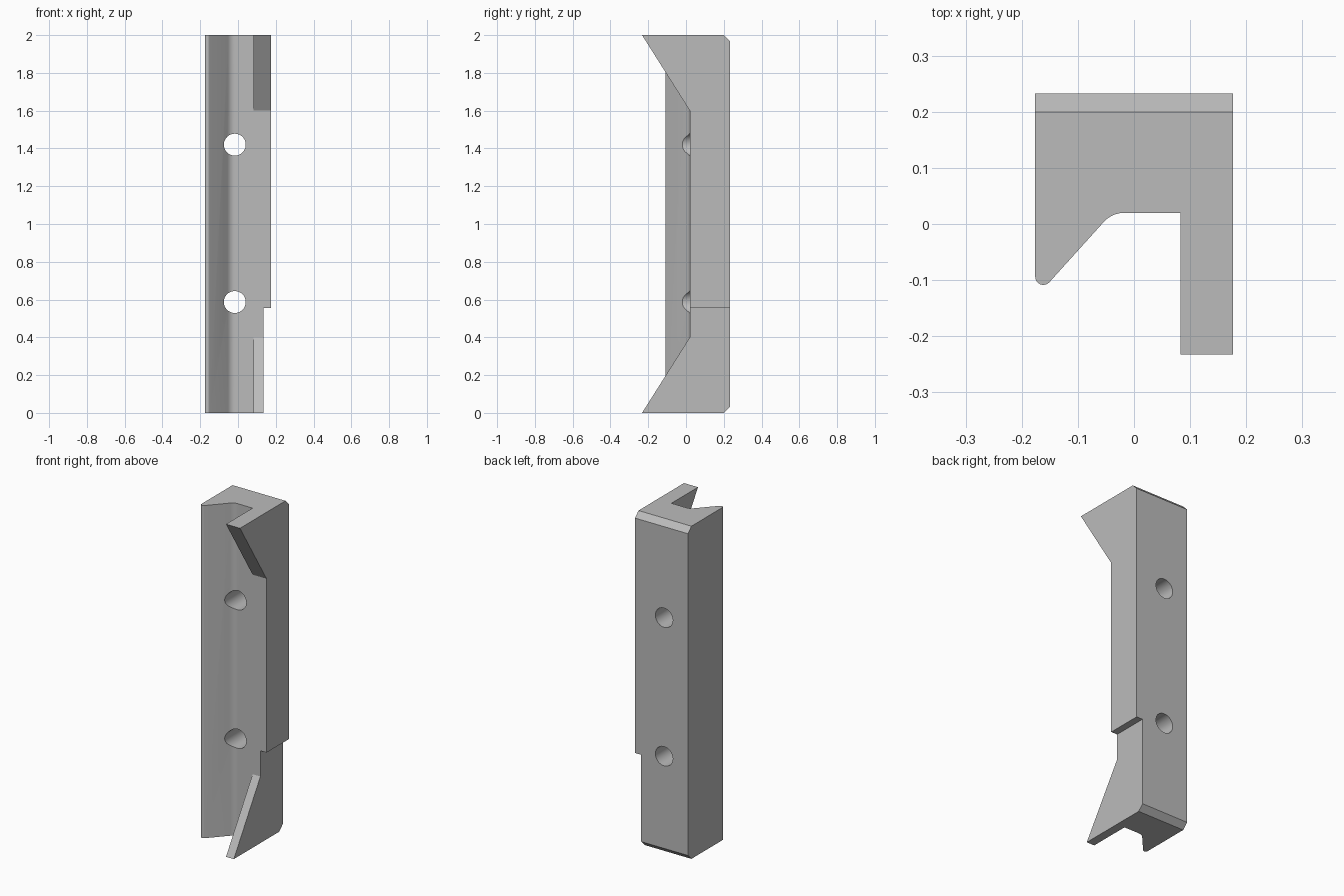
import bpy, bmesh, math
from mathutils import Vector

if "Cube" in bpy.data.objects:
    bpy.data.objects.remove(bpy.data.objects["Cube"])

W, D, H = 0.176, 0.2325, 2.0      # half width, half depth, height
FLOOR = 0.02                      # depth of the channel floor
ARM = 0.083                       # inner face of the arm

grey = bpy.data.materials.new("plain_grey")
grey.use_nodes = True
grey.diffuse_color = (0.5, 0.5, 0.5, 1)
grey.node_tree.nodes["Principled BSDF"].inputs["Base Color"].default_value = (0.5, 0.5, 0.5, 1)


def prism(name, points, place, start, end):
    """Extrude a flat outline; place maps (u, v, w) into space."""
    bm = bmesh.new()
    rings = [[bm.verts.new(place(u, v, w)) for u, v in points] for w in (start, end)]
    bm.faces.new(rings[0])
    bm.faces.new(rings[1])
    n = len(points)
    for i in range(n):
        j = (i + 1) % n
        bm.faces.new((rings[0][i], rings[0][j], rings[1][j], rings[1][i]))
    bmesh.ops.recalc_face_normals(bm, faces=bm.faces)
    mesh = bpy.data.meshes.new(name)
    bm.to_mesh(mesh)
    bm.free()
    obj = bpy.data.objects.new(name, mesh)
    bpy.context.collection.objects.link(obj)
    mesh.materials.append(grey)
    return obj


def arc(cx, cy, r, a0, a1, steps=8):
    angles = [math.radians(a0 + (a1 - a0) * i / steps) for i in range(steps + 1)]
    return [(cx + r * math.cos(a), cy + r * math.sin(a)) for a in angles]


def along_x(u, v, w):
    return Vector((w, u, v))


def along_y(u, v, w):
    return Vector((u, w, v))


def along_z(u, v, w):
    return Vector((u, v, w))


# Channel body: rounded lip, sloped wall, filleted floor and deep arm
outline = [(-W, D)]
outline += arc(-W + 0.0145, -0.094, 0.0145, 180, 315)
outline += arc(-0.017, FLOOR - 0.05, 0.05, 135, 90)
outline += [(ARM, FLOOR), (ARM, -D), (W, -D), (W, D)]
rail = prism("channel_rail", outline, along_z, 0, H)

# Cutters: arm recess, lower side step, back edge chamfers, screw holes
recess = [(-D, 0), (FLOOR, 0.4), (FLOOR, H - 0.4), (-D, H), (-D - 0.1, H), (-D - 0.1, 0)]
step = [(0.135, -0.1), (0.3, -0.1), (0.3, 0.555), (0.135, 0.555)]
cutters = [
    prism("arm_recess_cutter", recess, along_x, 0.06, 0.3),
    prism("side_step_cutter", step, along_y, -0.5, 0.5),
]
for label, z, s in (("top", H, 1), ("bottom", 0, -1)):
    chamfer = [(D + 0.05, z - s * 0.083), (D + 0.05, z + s * 0.05), (0.15, z + s * 0.05)]
    cutters.append(prism(label + "_chamfer_cutter", chamfer, along_x, -0.5, 0.5))
for label, z in (("upper", 1.42), ("lower", 0.587)):
    circle = arc(-0.017, z, 0.058, 0, 360, 48)[:-1]
    cutters.append(prism(label + "_hole_cutter", circle, along_y, -0.5, 0.5))

bpy.context.view_layer.objects.active = rail
rail.select_set(True)
for cutter in cutters:
    mod = rail.modifiers.new(cutter.name, "BOOLEAN")
    mod.operation = "DIFFERENCE"
    mod.solver = "EXACT"
    mod.object = cutter
    bpy.ops.object.modifier_apply(modifier=mod.name)
    bpy.data.objects.remove(cutter)

bpy.ops.object.shade_smooth_by_angle(angle=math.radians(25))
